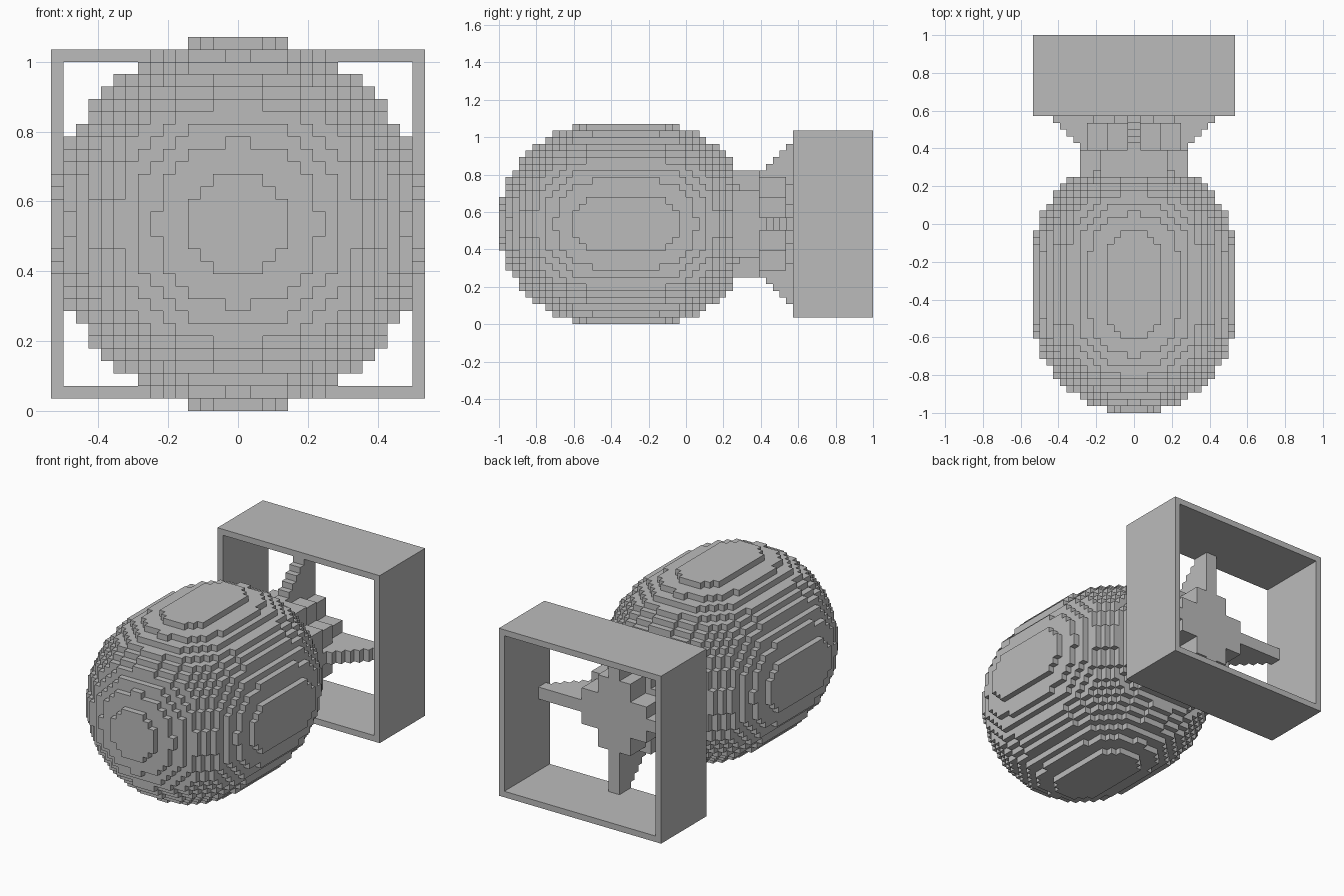
import bpy
import bmesh
from mathutils import Matrix, Vector

cube = bpy.data.objects.get("Cube")
if cube:
    bpy.data.objects.remove(cube, do_unlink=True)

U = 1 / 28                          # edge of one block
ORIGIN = Vector((0, -1, 15 * U))    # nose tip plane, on the long axis

grey = bpy.data.materials.new("plain_grey")
grey.use_nodes = True
grey.diffuse_color = (0.5, 0.5, 0.5, 1)
grey.node_tree.nodes["Principled BSDF"].inputs["Base Color"].default_value = (0.5, 0.5, 0.5, 1)


def finish(name, bm):
    """Scale block units to the model and link the object."""
    bmesh.ops.transform(bm, matrix=Matrix.Translation(ORIGIN) @ Matrix.Scale(U, 4), verts=bm.verts)
    mesh = bpy.data.meshes.new(name)
    bm.to_mesh(mesh)
    bm.free()
    mesh.materials.append(grey)
    bpy.context.collection.objects.link(bpy.data.objects.new(name, mesh))


def add_box(bm, half_x, y0, y1, half_z, x=0, z=0):
    size = Matrix.Diagonal((2 * half_x, y1 - y0, 2 * half_z, 1))
    place = Matrix.Translation((x, (y0 + y1) / 2, z))
    bmesh.ops.create_cube(bm, size=1, matrix=place @ size)


def add_shell(bm, cells):
    """Outer faces of a set of unit blocks."""
    corners = {}

    def vert(p):
        if p not in corners:
            corners[p] = bm.verts.new(p)
        return corners[p]

    for cell in cells:
        for axis in range(3):
            a, b = (axis + 1) % 3, (axis + 2) % 3
            for side in (0, 1):
                near = list(cell)
                near[axis] += 2 * side - 1
                if tuple(near) in cells:
                    continue
                quad = []
                for da, db in ((0, 0), (1, 0), (1, 1), (0, 1)):
                    p = list(cell)
                    p[axis] += side
                    p[a] += da
                    p[b] += db
                    quad.append(vert(tuple(p)))
                bm.faces.new(quad if side else quad[::-1])


# Body: a blocky ball stretched along its middle
R, STRETCH = 15, 4
MID = R + STRETCH


def in_body(x, y, z):
    along = max(abs(y + 0.5 - MID) - STRETCH, 0)
    return (x + 0.5) ** 2 + along ** 2 + (z + 0.5) ** 2 <= R * R


bm = bmesh.new()
add_shell(bm, {(x, y, z) for x in range(-R, R) for y in range(2 * MID)
               for z in range(-R, R) if in_body(x, y, z)})
finish("body", bm)

# Tail neck: three plus-shaped tiers, each one block slimmer
bm = bmesh.new()
for tier in range(3):
    start = 35 + 4 * tier
    wide, narrow = 8 - tier, 5 - tier
    add_box(bm, wide, start, start + 4, narrow)
    add_box(bm, narrow, start, start + 4, wide)
finish("tail_neck", bm)

# Stepped fins, reaching out to the frame
FIN_END = 47
fins_x, fins_z = bmesh.new(), bmesh.new()
for y in range(39, FIN_END):
    reach = y - 31
    add_box(fins_x, min(reach, 14), y, y + 1, 1)
    add_box(fins_z, 1, y, y + 1, min(reach, 13))
finish("side_fins", fins_x)
finish("upright_fins", fins_z)

# Open box frame around the tail
bm = bmesh.new()
for s in (-1, 1):
    add_box(bm, 15, 44, 56, 0.5, z=s * 13.5)
    add_box(bm, 0.5, 44, 56, 13, x=s * 14.5)
finish("tail_frame", bm)
